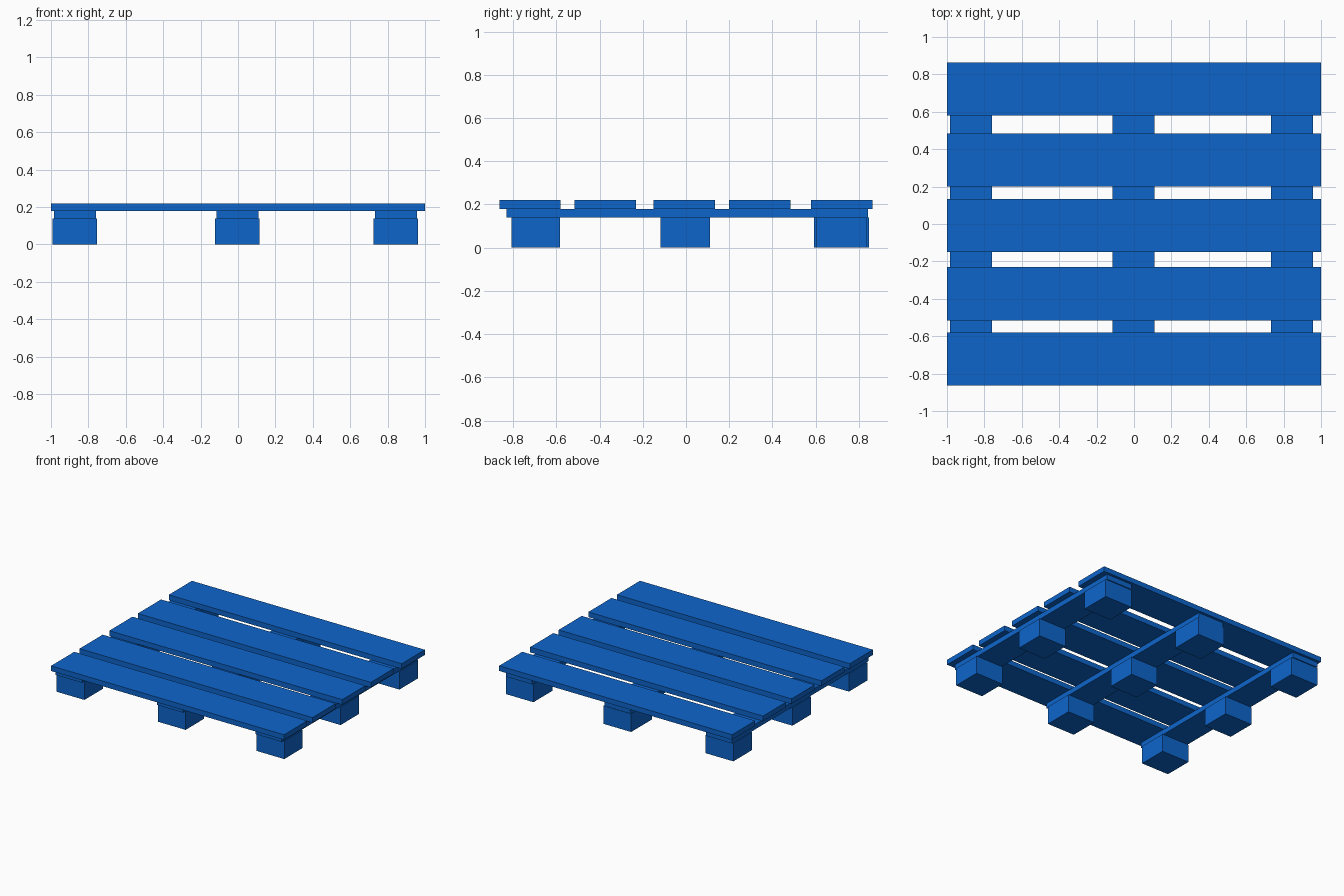
import bpy

if "Cube" in bpy.data.objects:
    bpy.data.objects.remove(bpy.data.objects["Cube"])

paint = bpy.data.materials.new("blue_paint")
paint.diffuse_color = (0.004, 0.13, 0.6, 1)
paint.use_nodes = True
paint.node_tree.nodes["Principled BSDF"].inputs["Base Color"].default_value = paint.diffuse_color


def box(name, xs, ys, zs):
    """Axis-aligned box from (min, max) ranges."""
    bpy.ops.mesh.primitive_cube_add(
        size=1, location=[(a + b) / 2 for a, b in (xs, ys, zs)])
    ob = bpy.context.object
    ob.name = name
    ob.scale = [b - a for a, b in (xs, ys, zs)]
    bpy.ops.object.transform_apply(location=False, rotation=False, scale=True)
    ob.data.materials.append(paint)
    return ob


# Top deck slats
for i, y in enumerate((-0.722, -0.373, -0.008, 0.342, 0.721)):
    box(f"deck_slat_{i + 1}", (-1, 1), (y - 0.142, y + 0.142), (0.18, 0.22))

columns = {"left": -0.872, "middle": -0.003, "right": 0.844}
rows = {"front": (-0.808, -0.583), "centre": (-0.117, 0.11), "back": (0.604, 0.835)}

for side, x in columns.items():
    # Stringer board under the slats
    box(f"{side}_stringer", (x - 0.112, x + 0.112), (-0.83, 0.843), (0.14, 0.18))
    # Support blocks; the middle back one is slightly deeper
    for row, (y0, y1) in rows.items():
        grow = 0.012 if (side, row) == ("middle", "back") else 0
        box(f"{side}_{row}_block", (x - 0.119, x + 0.119),
            (y0 - grow, y1 + grow), (0, 0.14))
